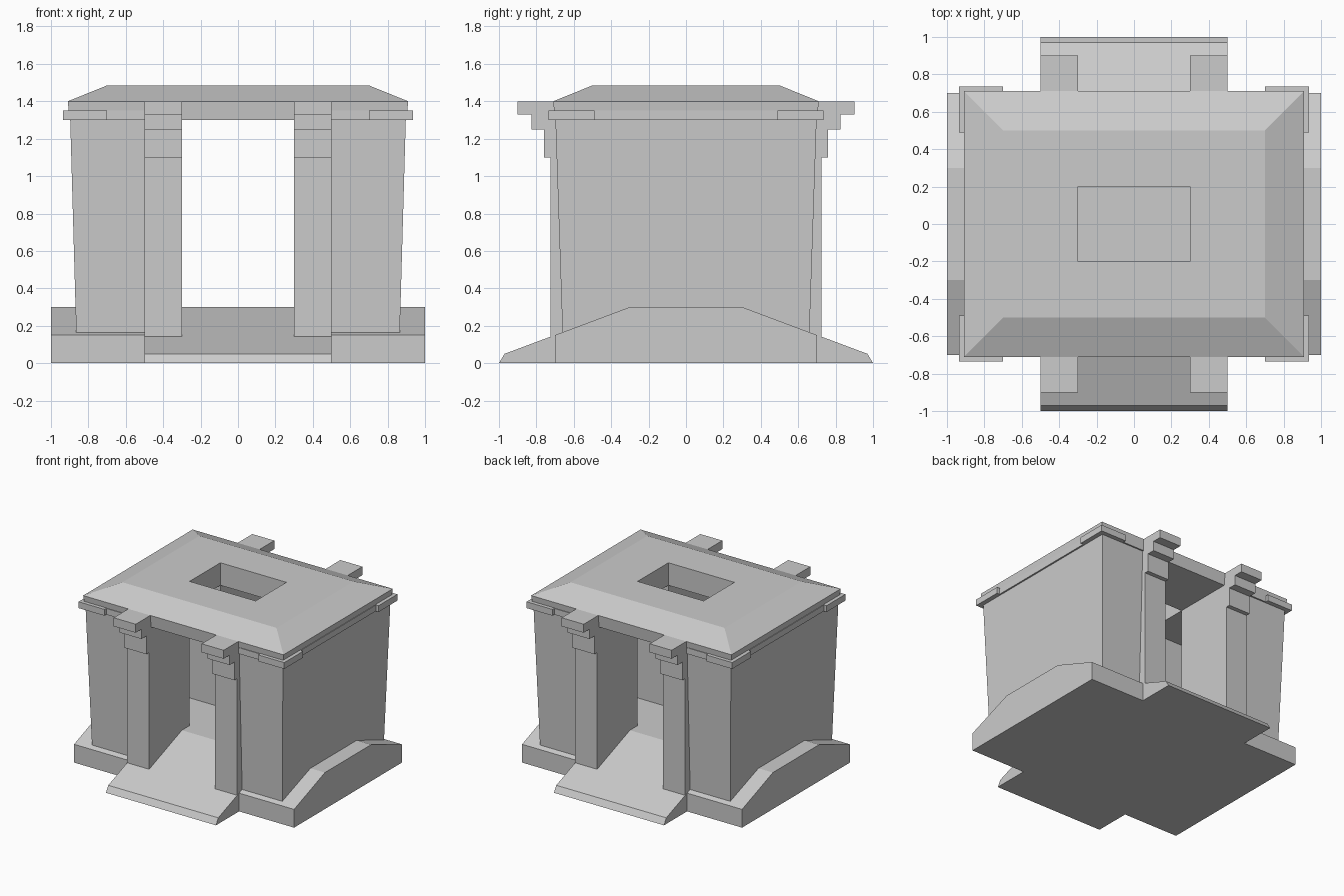
import bpy, bmesh

if "Cube" in bpy.data.objects:
    bpy.data.objects.remove(bpy.data.objects["Cube"])


def loft(name, rings, cyclic=False):
    """Skin a list of equal-length point rings; cap the ends unless cyclic."""
    bm = bmesh.new()
    vs = [[bm.verts.new(p) for p in ring] for ring in rings]
    n = len(vs[0])
    pairs = list(zip(vs, vs[1:]))
    if cyclic:
        pairs.append((vs[-1], vs[0]))
    else:
        bm.faces.new(vs[0])
        bm.faces.new(vs[-1])
    for a, b in pairs:
        for i in range(n):
            j = (i + 1) % n
            bm.faces.new((a[i], a[j], b[j], b[i]))
    bmesh.ops.recalc_face_normals(bm, faces=bm.faces)
    me = bpy.data.meshes.new(name)
    bm.to_mesh(me)
    bm.free()
    ob = bpy.data.objects.new(name, me)
    bpy.context.collection.objects.link(ob)
    return ob


def rect(x, y, z):
    return [(-x, -y, z), (x, -y, z), (x, y, z), (-x, y, z)]


def extrude_x(name, profile, x0, x1):
    return loft(name, [[(x, y, z) for y, z in profile] for x in (x0, x1)])


def box(name, x0, x1, y0, y1, z0, z1):
    extrude_x(name, [(y0, z0), (y1, z0), (y1, z1), (y0, z1)], x0, x1)


def plan(x, y, z, s):
    """C-shaped half of the walls, open to the side chamber."""
    pts = [(.3, -y), (x, -y), (x, y), (.3, y),
           (.3, .2), (.7, .2), (.7, -.2), (.3, -.2)]
    return [(s * px, py, z) for px, py in pts]


# Ramped base: long centre ramp and shorter side plinths
extrude_x("centre_ramp", [(-1, 0), (-.97, .05), (-.3, .3), (.3, .3), (.97, .05), (1, 0)], -.5, .5)
plinth = [(-.7, 0), (-.7, .15), (-.3, .3), (.3, .3), (.7, .15), (.7, 0)]

# Roof slab with bevelled top and a central opening
loft("roof", [rect(.3, .2, 1.3), rect(.9, .7, 1.3), rect(.91, .71, 1.4),
              rect(.7, .5, 1.485), rect(.3, .2, 1.485)], cyclic=True)

# Pillar profile with stepped brackets at the top (y, z)
pillar = [(.6, .1), (.725, .1), (.725, 1.1), (.76, 1.1), (.76, 1.25), (.825, 1.25),
          (.825, 1.33), (.9, 1.33), (.9, 1.4), (.6, 1.4)]

for s in (-1, 1):
    extrude_x("side_plinth", plinth, s * .5, s)
    loft("side_wall", [plan(.863, .658, .1, s), plan(.897, .698, 1.3, s)])
    # Thin trim along the side
    box("side_trim", s * .8, s * .91, -.6, .6, 1.3, 1.35)
    for t in (-1, 1):
        extrude_x("pillar", [(t * y, z) for y, z in pillar], s * .3, s * .5)
        box("end_trim", s * .45, s * .8, t * .6, t * .71, 1.3, 1.35)
        # L-shaped corner trim
        corner = [(.7, .6), (.8, .6), (.8, .49), (.935, .49), (.935, .735), (.7, .735)]
        loft("corner_trim", [[(s * x, t * y, z) for x, y in corner] for z in (1.3, 1.352)])
